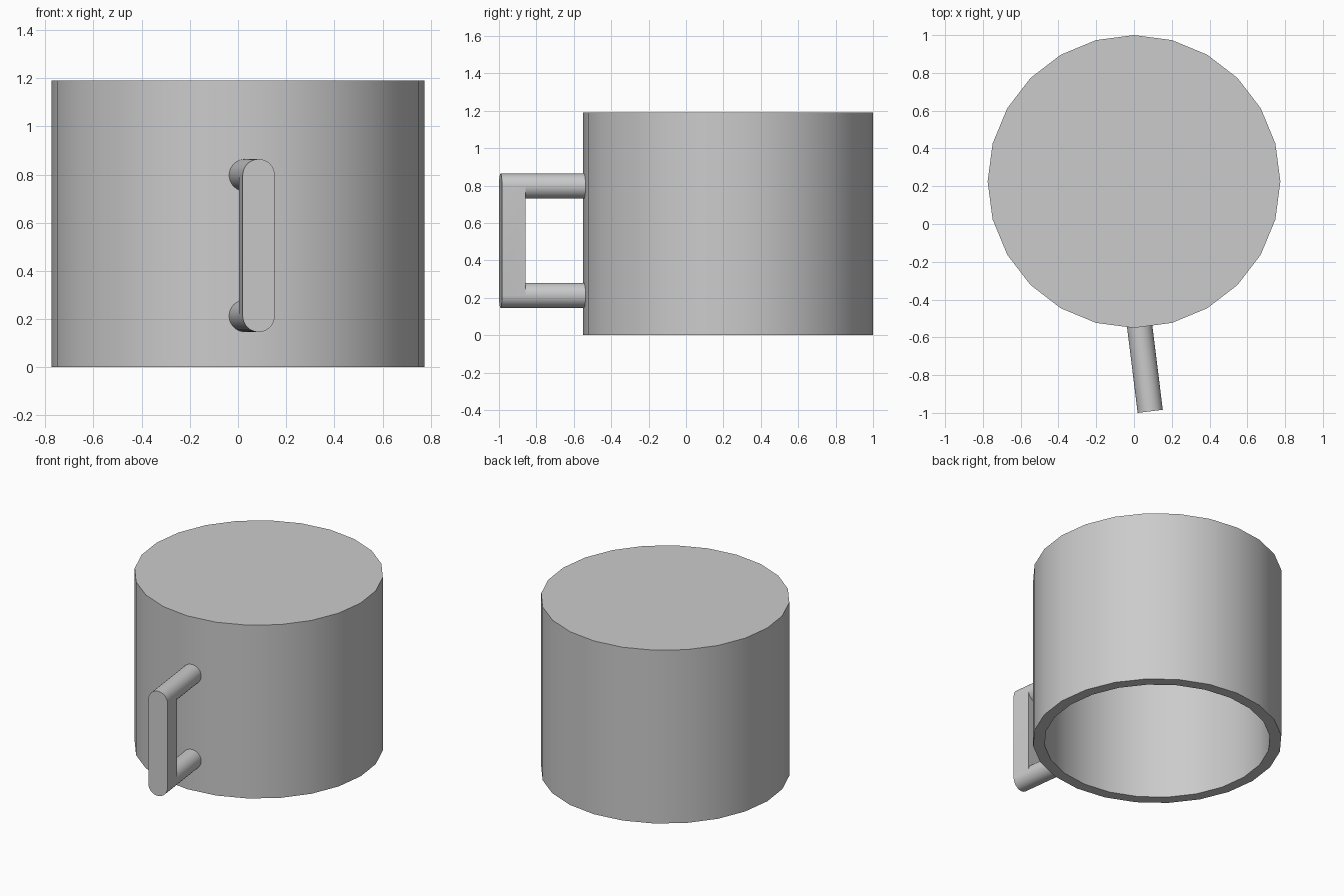
import bpy, bmesh, math

if "Cube" in bpy.data.objects:
    bpy.data.objects.remove(bpy.data.objects["Cube"])

grey = bpy.data.materials.new("plain grey")
grey.diffuse_color = (0.6, 0.6, 0.6, 1)
grey.use_nodes = True
grey.node_tree.nodes["Principled BSDF"].inputs["Base Color"].default_value = grey.diffuse_color


def finish(bm, name, location, turn=0):
    """Turn a bmesh into a smooth-by-angle object."""
    bmesh.ops.recalc_face_normals(bm, faces=bm.faces)
    mesh = bpy.data.meshes.new(name)
    bm.to_mesh(mesh)
    bm.free()
    mesh.materials.append(grey)
    obj = bpy.data.objects.new(name, mesh)
    bpy.context.collection.objects.link(obj)
    obj.location = location
    obj.rotation_euler.z = turn
    bpy.ops.object.select_all(action='DESELECT')
    obj.select_set(True)
    bpy.context.view_layer.objects.active = obj
    bpy.ops.object.shade_smooth_by_angle(angle=math.radians(30))
    return obj


def bridge(bm, a, b, closed=True):
    """Join two rows of vertices with quads."""
    for i in range(len(a) if closed else len(a) - 1):
        j = (i + 1) % len(a)
        bm.faces.new((a[i], a[j], b[j], b[i]))


# Cup body: upside-down, closed at the top, hollow and open at the bottom
SIDES = 24
bm = bmesh.new()
rings = []
for radius, z in [(0.775, 1.19), (0.775, 0), (0.703, 0), (0.703, 1.10)]:
    rings.append([bm.verts.new((radius * math.cos(math.tau * k / SIDES),
                                radius * math.sin(math.tau * k / SIDES), z))
                  for k in range(SIDES)])
for upper, lower in zip(rings, rings[1:]):
    bridge(bm, upper, lower)
bm.faces.new(rings[0])
bm.faces.new(rings[-1])
finish(bm, "cup_body", (0, 0.225, 0))

# Handle: flat-fronted grip with round ends, and two round arms into the wall
N, R = 32, 0.067
H = N // 2
LOW, HIGH = 0.213, 0.797
GRIP_DEPTH, ARM_END = 0.125, 0.47
bm = bmesh.new()


def circle(y, z, count=N):
    return [bm.verts.new((R * math.cos(math.tau * k / N), y,
                          z + R * math.sin(math.tau * k / N))) for k in range(count)]


top_back, low_back = circle(GRIP_DEPTH, HIGH), circle(GRIP_DEPTH, LOW)
# outer outline of the grip, behind and in front
back = top_back[:H + 1] + low_back[H:] + low_back[:1]
front = [bm.verts.new((v.co.x, 0, v.co.z)) for v in back]
bridge(bm, front, back)
bm.faces.new(front)
# inner face of the grip between the arms
bm.faces.new(top_back[H:] + top_back[:1] + low_back[:H + 1])
# arms
for start, z in [(top_back, HIGH), (low_back, LOW)]:
    end = circle(ARM_END, z)
    bridge(bm, start, end)
    bm.faces.new(end)
finish(bm, "handle", (0.086, -0.9917, 0), math.radians(7.1))
